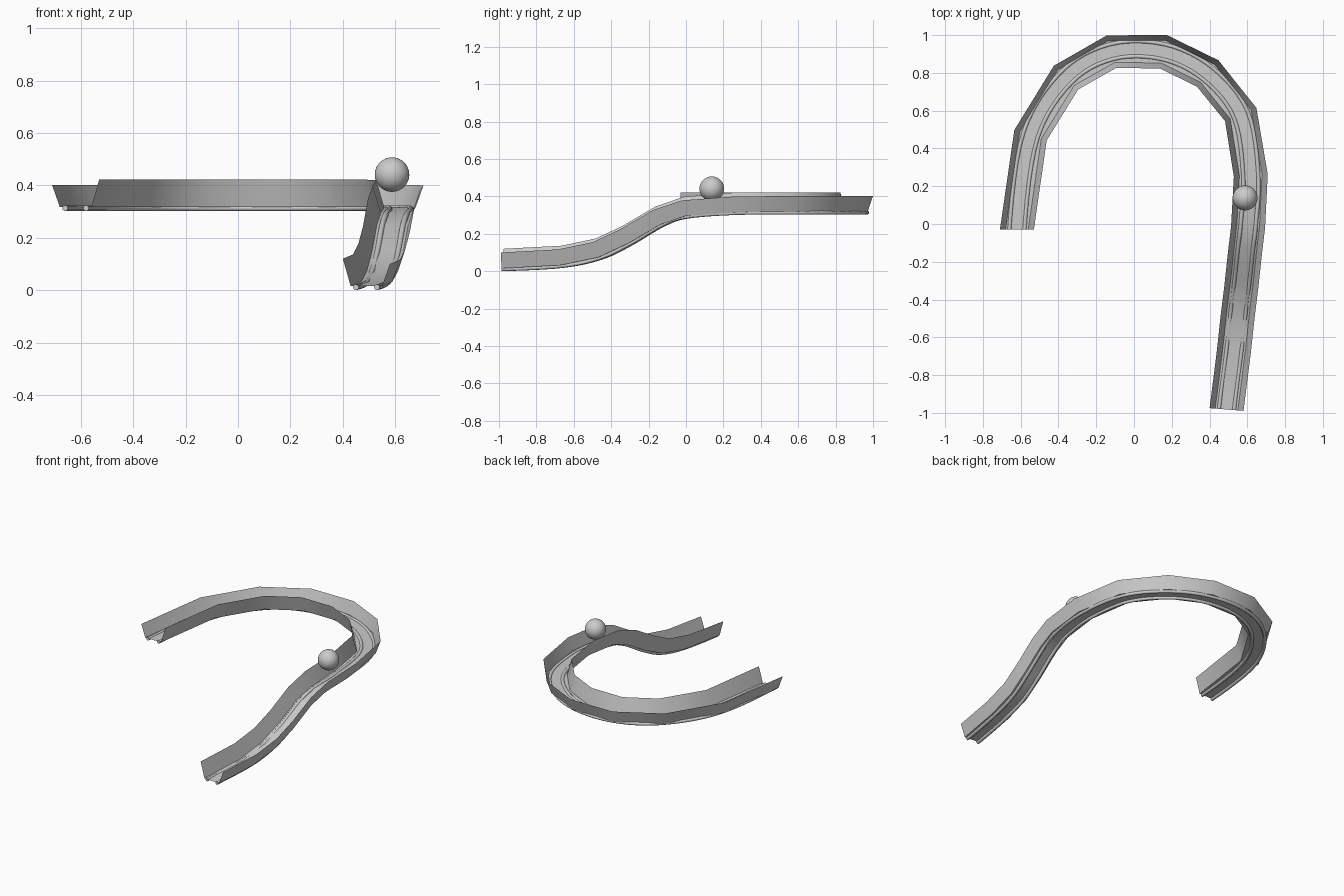
import bpy, bmesh, math
from mathutils import Vector

if "Cube" in bpy.data.objects:
    bpy.data.objects.remove(bpy.data.objects["Cube"])

mat = bpy.data.materials.new("plain_grey")
mat.diffuse_color = (0.6, 0.6, 0.6, 1)
mat.use_nodes = True
mat.node_tree.nodes["Principled BSDF"].inputs["Base Color"].default_value = mat.diffuse_color

# Centre line of the track floor, from the high end round the bend and down
PATH = [Vector(p) for p in [
    (-0.62, -0.03, 0.317), (-0.548, 0.47, 0.317), (-0.36, 0.775, 0.317),
    (-0.12, 0.912, 0.317), (0.155, 0.912, 0.317), (0.39, 0.797, 0.317),
    (0.565, 0.58, 0.317), (0.618, 0.26, 0.315), (0.605, 0.0, 0.295),
    (0.59, -0.13, 0.25), (0.572, -0.30, 0.15), (0.552, -0.46, 0.075),
    (0.53, -0.665, 0.032), (0.49, -0.982, 0.015)]]
START, END = Vector((0, 1, 0)), Vector((-0.08, -1, 0))


def frames(pts):
    """Point, sideways (towards the inside) and up vectors along a path."""
    out = []
    for i, p in enumerate(pts):
        if i == 0:
            t = START
        elif i == len(pts) - 1:
            t = END
        else:
            t = pts[i + 1] - pts[i - 1]
        t = t.normalized()
        side = Vector((t.y, -t.x, 0)).normalized()
        out.append((p, side, side.cross(t)))
    return out


def smooth_path(pts, n):
    """Catmull-Rom curve through the points."""
    ext = [pts[0] - START * 0.45] + pts + [pts[-1] + END * 0.3]
    res = []
    for i in range(1, len(ext) - 2):
        a, b, c, d = ext[i - 1:i + 3]
        for k in range(n):
            t = k / n
            res.append(0.5 * (2 * b + (c - a) * t + (2 * a - 5 * b + 4 * c - d) * t * t
                              + (3 * b - a - 3 * c + d) * t ** 3))
    return res + [pts[-1]]


def sweep(name, pts, profile, closed):
    bm = bmesh.new()
    rows = [[bm.verts.new(p + s * u + up * v) for u, v in profile]
            for p, s, up in frames(pts)]
    n = len(profile)
    for a, b in zip(rows, rows[1:]):
        for j in range(n if closed else n - 1):
            k = (j + 1) % n
            bm.faces.new((a[j], a[k], b[k], b[j]))
    if closed:
        bm.faces.new(rows[0][::-1])
        bm.faces.new(rows[-1])
        bmesh.ops.recalc_face_normals(bm, faces=bm.faces)
    me = bpy.data.meshes.new(name)
    bm.to_mesh(me)
    bm.free()
    ob = bpy.data.objects.new(name, me)
    bpy.context.collection.objects.link(ob)
    finish(ob)


def finish(ob):
    ob.data.materials.append(mat)
    bpy.ops.object.select_all(action='DESELECT')
    ob.select_set(True)
    bpy.context.view_layer.objects.active = ob
    bpy.ops.object.shade_smooth_by_angle(angle=math.radians(40))


# Open trough: the inside wall is slightly taller than the outside one
sweep("track_trough", PATH,
      [(-0.09, 0.085), (-0.06, 0), (0.06, 0), (0.09, 0.105)], False)

# Two smooth round rails along the floor
curve = smooth_path(PATH, 6)
for name, x in (("outer_rail", -0.04), ("inner_rail", 0.04)):
    ring = [(x + 0.011 * math.cos(i * math.pi / 5),
             -0.004 + 0.011 * math.sin(i * math.pi / 5)) for i in range(10)]
    sweep(name, curve, ring, True)

# Ball
bpy.ops.mesh.primitive_uv_sphere_add(segments=32, ring_count=16, radius=0.066,
                                     location=(0.588, 0.138, 0.441))
ball = bpy.context.object
ball.name = "ball"
finish(ball)
